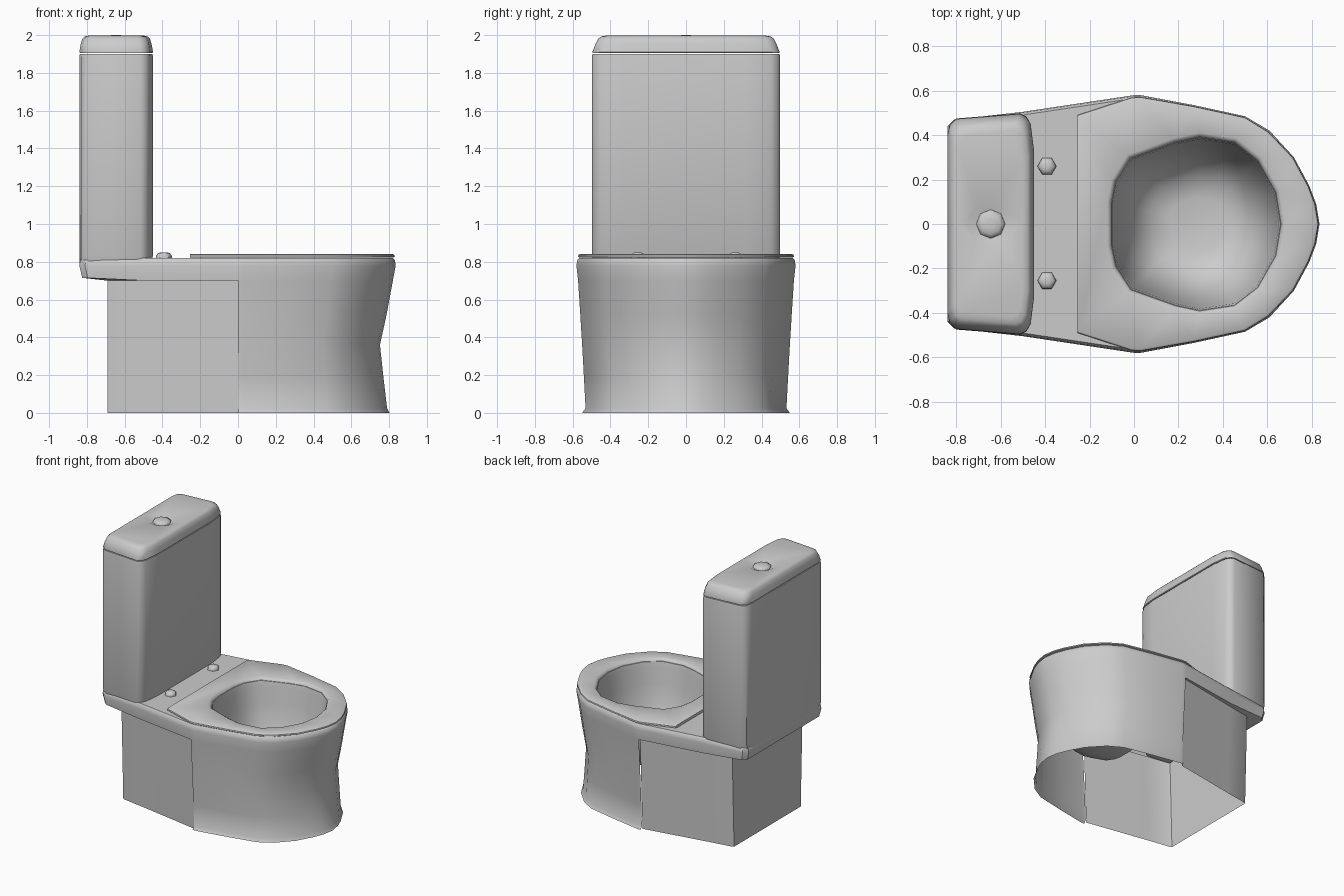
import bpy, bmesh, math

if "Cube" in bpy.data.objects:
    bpy.data.objects.remove(bpy.data.objects["Cube"])

def mirror(half):
    """Half outline (y >= 0) to a full loop."""
    return half + [(x, -y) for x, y in reversed(half) if y > 0]

def ring(bm, pts, z, sx=1, sy=1, cx=0):
    return [bm.verts.new((cx + (x - cx) * sx, y * sy, z)) for x, y in pts]

def skin(bm, rings, closed=True):
    for a, b in zip(rings, rings[1:]):
        n = len(a)
        for i in range(n if closed else n - 1):
            j = (i + 1) % n
            bm.faces.new((a[i], a[j], b[j], b[i]))

def annulus(bm, *loops):
    """Flat fill between an outer loop and a hole."""
    edges = []
    for loop in loops:
        for i, v in enumerate(loop):
            w = loop[(i + 1) % len(loop)]
            edges.append(bm.edges.get((v, w)) or bm.edges.new((v, w)))
    bmesh.ops.triangle_fill(bm, use_beauty=True, edges=edges)

def finish(bm, name, angle=38):
    bmesh.ops.recalc_face_normals(bm, faces=bm.faces)
    mesh = bpy.data.meshes.new(name)
    bm.to_mesh(mesh)
    bm.free()
    ob = bpy.data.objects.new(name, mesh)
    bpy.context.collection.objects.link(ob)
    bpy.ops.object.select_all(action='DESELECT')
    ob.select_set(True)
    bpy.context.view_layer.objects.active = ob
    bpy.ops.object.shade_smooth_by_angle(angle=math.radians(angle))
    return ob

def circle(n, r, cx=0, cy=0):
    return [(cx + r * math.cos(2 * math.pi * i / n),
             cy + r * math.sin(2 * math.pi * i / n)) for i in range(n)]

# Plan outlines, front to back
front = [(.835, 0), (.82, .09), (.79, .17), (.72, .30), (.61, .42),
         (.5, .485), (.27, .535), (.03, .58), (0, .58)]
rear = [(-.5, .505), (-.81, .47), (-.84, .44)]
body = mirror(front + rear)
hole = mirror([(.68, 0), (.655, .15), (.57, .30), (.46, .385), (.295, .41),
               (.18, .385), (-.03, .31), (-.10, .20), (-.12, .10)])

# Pan: rim, deck, hollow front skirt, hollow rear pedestal and bowl
bm = bmesh.new()
rim = [ring(bm, body, *r) for r in ((.70, .982, .985), (.78, 1, 1),
                                    (.808, .995, .992), (.82, .98, .975))]
for v in rim[0]:
    if v.co.x < -.7:
        v.co.z = .715
skin(bm, rim)
bowl = [ring(bm, hole, z, s, s, .29) for z, s in (
    (.82, .95), (.78, .93), (.66, .90), (.50, .82), (.38, .70), (.30, .52), (.275, .30))]
annulus(bm, rim[-1], bowl[0])
skin(bm, bowl)
bm.faces.new(bowl[-1])

n = len(front)
top = rim[0]
front_top = top[-(n - 1):] + top[:n]          # from x=0,-y round the nose to x=0,+y
front_pts = [(x, -y) for x, y in reversed(front[1:])] + front
skirt = [front_top] + [ring(bm, front_pts, *r) for r in (
    (.52, .942, .965), (.36, .90, .948), (.19, .922, .932),
    (.025, .945, .917), (0, .96, .947))]
skin(bm, skirt, closed=False)

rear_top = top[n - 1:len(top) - n + 2]
half = [(0, .555), (-.5, .462), (-.68, .432), (-.69, .425)]
rear_pts = half + [(x, -y) for x, y in reversed(half)]
skin(bm, [rear_top, ring(bm, rear_pts, .70), ring(bm, rear_pts, 0, 1, .95)], closed=False)
finish(bm, "pan")

# Seat ring
seat = mirror([(.83, 0), (.815, .09), (.785, .17), (.715, .30), (.605, .415),
               (.5, .48), (.27, .53), (.03, .572), (-.01, .57), (-.255, .49)])
bm = bmesh.new()
outer = [ring(bm, seat, *r) for r in ((.822, .985, .985), (.826, 1, 1),
                                      (.836, .998, .996), (.842, .985, .98))]
for r in outer:
    for v in r:
        if v.co.x < -.2:
            v.co.x = -.255
inner = [ring(bm, hole, z, s, s, .29) for z, s in (
    (.842, 1.0), (.835, .97), (.822, .955))]
skin(bm, outer)
annulus(bm, outer[-1], inner[0])
skin(bm, inner)
skin(bm, [inner[-1], outer[0]]) if len(hole) == len(seat) else annulus(bm, inner[-1], outer[0])
finish(bm, "seat")

# Cistern tank
tank = mirror([(-.45, 0), (-.45, .33), (-.465, .45), (-.485, .485), (-.515, .498),
               (-.80, .475), (-.83, .45), (-.84, .40), (-.84, 0)])
cx = -.645
bm = bmesh.new()
rows = [ring(bm, tank, z, sx, sy, cx) for z, sx, sy in (
    (.72, .90, .96), (.80, .93, .985), (.83, 1, 1), (1.885, 1, 1), (1.90, .985, .995))]
for v in rows[0] + rows[1]:
    if v.co.x < -.8 and v.co.z > .75:
        v.co.x -= .013
skin(bm, rows)
bm.faces.new(rows[0])
bm.faces.new(rows[-1])
finish(bm, "tank")

# Tank lid with a dimple around the button
bm = bmesh.new()
rows = [ring(bm, tank, z, sx, sy, cx) for z, sx, sy in (
    (1.906, .985, .995), (1.91, 1, .995), (1.95, .965, .965),
    (1.98, .92, .935), (1.993, .85, .90), (1.998, .74, .84))]
dimple = [ring(bm, circle(16, r, cx), z) for r, z in ((.10, 1.996), (.062, 1.978))]
skin(bm, rows)
annulus(bm, rows[-1], dimple[0])
skin(bm, dimple)
bm.faces.new(dimple[-1])
bm.faces.new(rows[0])
finish(bm, "tank_lid", 45)

def knob(name, sides, r, x, y, z0, z1):
    """Faceted cap with a rounded top."""
    bm = bmesh.new()
    h = z1 - z0
    rows = [ring(bm, circle(sides, r * s, x, y), z0 + h * t)
            for s, t in ((1, 0), (.95, .5), (.7, .88), (.3, 1))]
    skin(bm, rows)
    bm.faces.new(rows[0])
    bm.faces.new(rows[-1])
    finish(bm, name, 50)

# Flush button and the two hinge bolts
knob("flush_button", 8, .066, cx, 0, 1.975, 2.0)
for side, y in (("left", -.255), ("right", .26)):
    knob("hinge_bolt_" + side, 6, .043, -.392, y, .818, .85)
